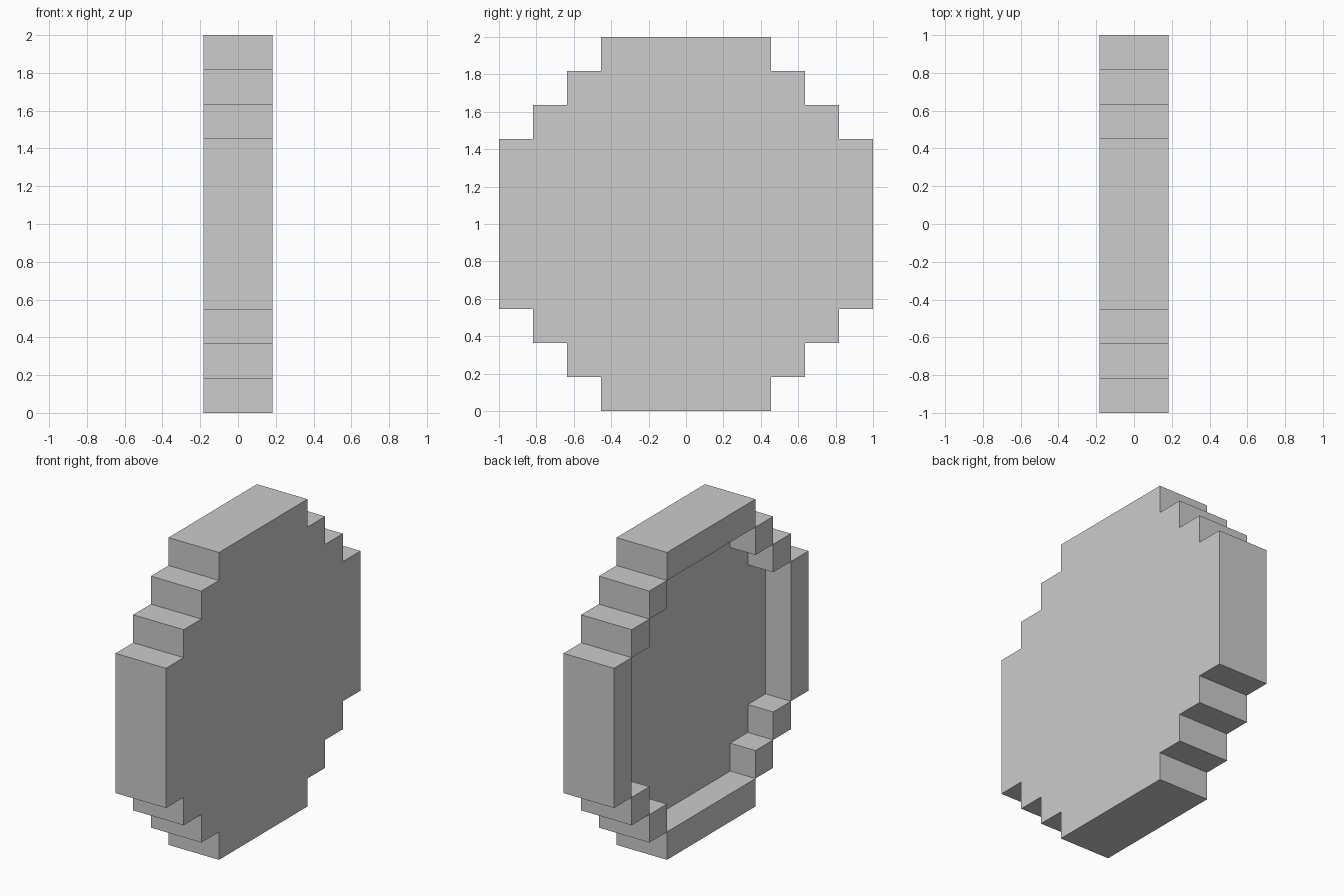
import bpy
import bmesh

default = bpy.data.objects.get("Cube")
if default:
    bpy.data.objects.remove(default, do_unlink=True)

CELLS = 11
U = 2 / CELLS  # edge length of one block


def grey_material():
    mat = bpy.data.materials.new("plain_grey")
    mat.use_nodes = True
    colour = (0.604, 0.604, 0.604, 1)
    mat.diffuse_color = colour
    mat.node_tree.nodes["Principled BSDF"].inputs["Base Color"].default_value = colour
    return mat


def cell(face):
    """Distance of a face from the disc centre, in whole blocks along y and z."""
    c = face.calc_center_median()
    return round(abs(c.y) / U), round(abs(c.z - 1) / U)


def inside(a, b):
    return a + b <= 7


def on_rim(a, b):
    # outermost block of each row and column, meeting corner to corner
    return max(a, b) == 5 or a + b == 7


def raise_faces(bm, faces):
    """Extrude faces one block towards the right side."""
    made = bmesh.ops.extrude_face_region(bm, geom=faces)["geom"]
    verts = [g for g in made if isinstance(g, bmesh.types.BMVert)]
    bmesh.ops.translate(bm, verts=verts, vec=(-U, 0, 0))
    return [g for g in made if isinstance(g, bmesh.types.BMFace)]


# Stepped round outline cut from a square grid standing upright
bm = bmesh.new()
bmesh.ops.create_grid(bm, x_segments=CELLS, y_segments=CELLS, size=1)
for v in bm.verts:
    v.co = (U, v.co.x, v.co.y + 1)
corners = [f for f in bm.faces if not inside(*cell(f))]
bmesh.ops.delete(bm, geom=corners, context="FACES")

# Solid plate, then the raised rim around its open side
plate = raise_faces(bm, bm.faces[:])
raise_faces(bm, [f for f in plate if on_rim(*cell(f))])

# Merge coplanar cells into clean flat faces
bmesh.ops.recalc_face_normals(bm, faces=bm.faces[:])
bmesh.ops.dissolve_limit(bm, angle_limit=0.01, verts=bm.verts[:], edges=bm.edges[:])

mesh = bpy.data.meshes.new("stepped_dish")
bm.to_mesh(mesh)
bm.free()
mesh.materials.append(grey_material())
dish = bpy.data.objects.new("stepped_dish", mesh)
bpy.context.collection.objects.link(dish)
